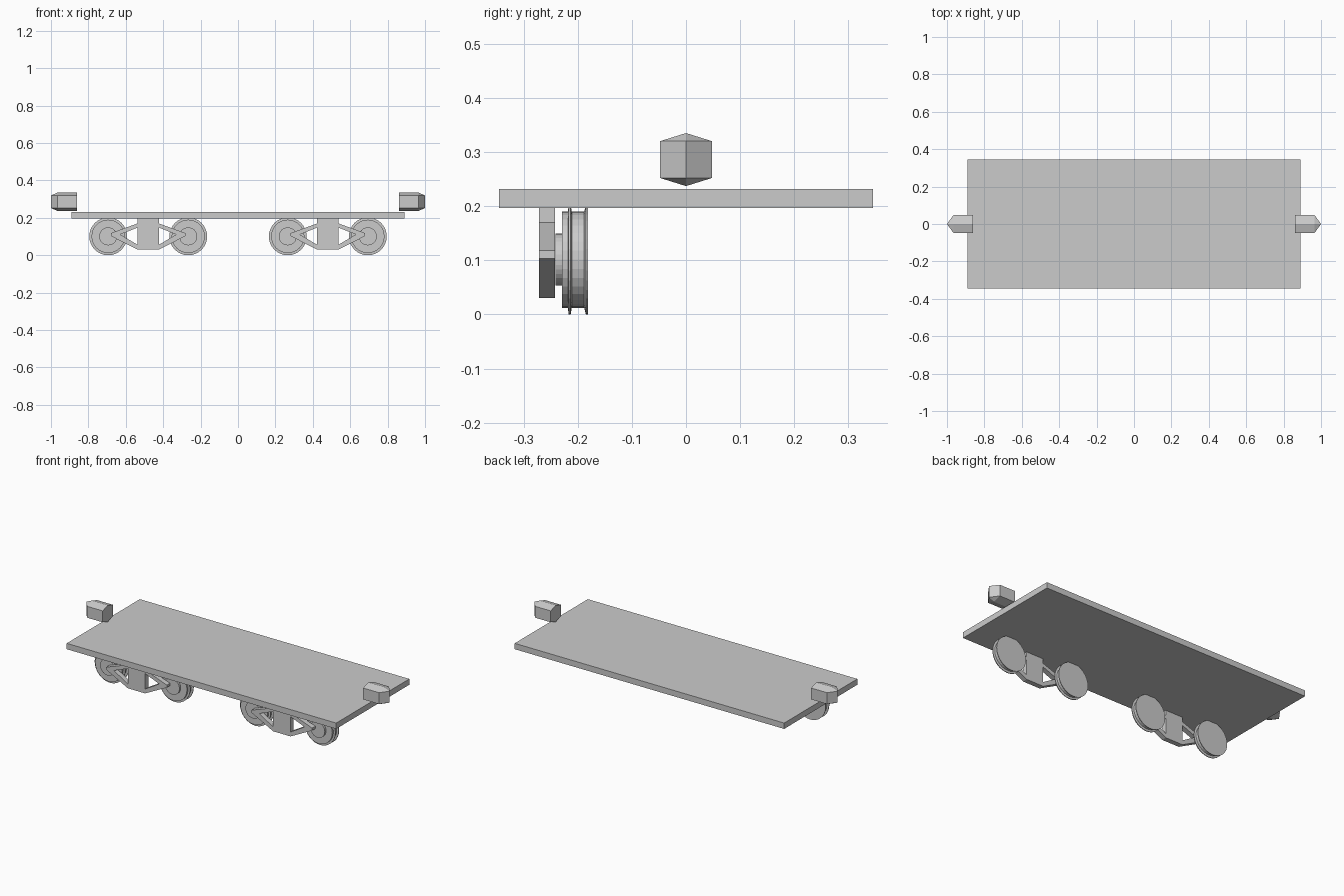
import bpy, math
from mathutils import Vector

if "Cube" in bpy.data.objects:
    bpy.data.objects.remove(bpy.data.objects["Cube"])

grey = bpy.data.materials.new("plain_grey")
grey.diffuse_color = (0.6, 0.6, 0.6, 1)
grey.use_nodes = True
grey.node_tree.nodes["Principled BSDF"].inputs["Base Color"].default_value = grey.diffuse_color


def make(name, verts, faces):
    mesh = bpy.data.meshes.new(name)
    mesh.from_pydata(verts, [], faces)
    mesh.materials.append(grey)
    obj = bpy.data.objects.new(name, mesh)
    bpy.context.collection.objects.link(obj)
    return obj


def prism(name, pts, y0, y1):
    """Extrude an (x, z) outline along y; outline runs anticlockwise from the front."""
    n = len(pts)
    verts = [(x, y, z) for y in (y0, y1) for x, z in pts]
    faces = [list(range(n)), list(range(2 * n - 1, n - 1, -1))]
    faces += [(i, i + n, (i + 1) % n + n, (i + 1) % n) for i in range(n)]
    return make(name, verts, faces)


def lathe(name, profile, cx, cz, sides=32):
    """Spin a (y, radius) profile about a y axis and cap both ends."""
    verts, faces = [], []
    for y, r in profile:
        for i in range(sides):
            a = 2 * math.pi * i / sides
            verts.append((cx + r * math.cos(a), y, cz + r * math.sin(a)))
    for k in range(len(profile) - 1):
        for i in range(sides):
            j = (i + 1) % sides
            a, b = k * sides, (k + 1) * sides
            faces.append((a + i, b + i, b + j, a + j))
    last = (len(profile) - 1) * sides
    faces.append(list(range(sides)))
    faces.append([last + i for i in reversed(range(sides))])
    return make(name, verts, faces)


# Flat deck
prism("deck", [(-0.89, 0.197), (0.89, 0.197), (0.89, 0.232), (-0.89, 0.232)], -0.345, 0.345)

# Pointed couplers above each end of the deck
for s, side in ((-1, "left"), (1, "right")):
    ring = [(0, 0.237), (0.048, 0.252), (0.048, 0.32), (0, 0.335), (-0.048, 0.32), (-0.048, 0.252)]
    verts = [(s * x, s * y, z) for x in (0.86, 0.965) for y, z in ring]
    verts += [(s, 0, 0.252), (s, 0, 0.32)]
    faces = [(5, 4, 3, 2, 1, 0)]
    faces += [(i, (i + 1) % 6, (i + 1) % 6 + 6, i + 6) for i in range(6)]
    faces += [(7, 8, 13, 12), (12, 13, 10, 11), (8, 9, 13), (9, 10, 13), (6, 7, 12), (11, 6, 12)]
    make(side + "_coupler", verts, faces)

# Wheel outline: hub, face, outer flange, groove, inner flange
WHEEL = [(-0.241, 0.048), (-0.229, 0.048), (-0.229, 0.089), (-0.218, 0.089),
         (-0.217, 0.101), (-0.213, 0.101), (-0.211, 0.089), (-0.188, 0.089),
         (-0.185, 0.101), (-0.181, 0.101)]

# Two bogies along the front side
Y0, Y1 = -0.272, -0.242
for c, side in ((-0.48, "left"), (0.48, "right")):
    prism(side + "_bogie_block", [(c - 0.057, 0.03), (c + 0.057, 0.03),
                                  (c + 0.057, 0.197), (c - 0.057, 0.197)], Y0, Y1)
    for s, end in ((-1, "rear"), (1, "fore")):
        lathe(f"{side}_{end}_wheel", WHEEL, c + s * 0.214, 0.101)
        # Sloping bars meeting at the axle
        upper = [(0.057, 0.148), (0.15, 0.111), (0.2, 0.111), (0.2, 0.118), (0.057, 0.17)]
        lower = [(0.057, 0.03), (0.2, 0.103), (0.2, 0.111), (0.15, 0.111), (0.057, 0.056)]
        for part, pts in (("upper", upper), ("lower", lower)):
            prism(f"{side}_{end}_{part}_bar", [(c + s * x, z) for x, z in pts][::s], Y0, Y1)
